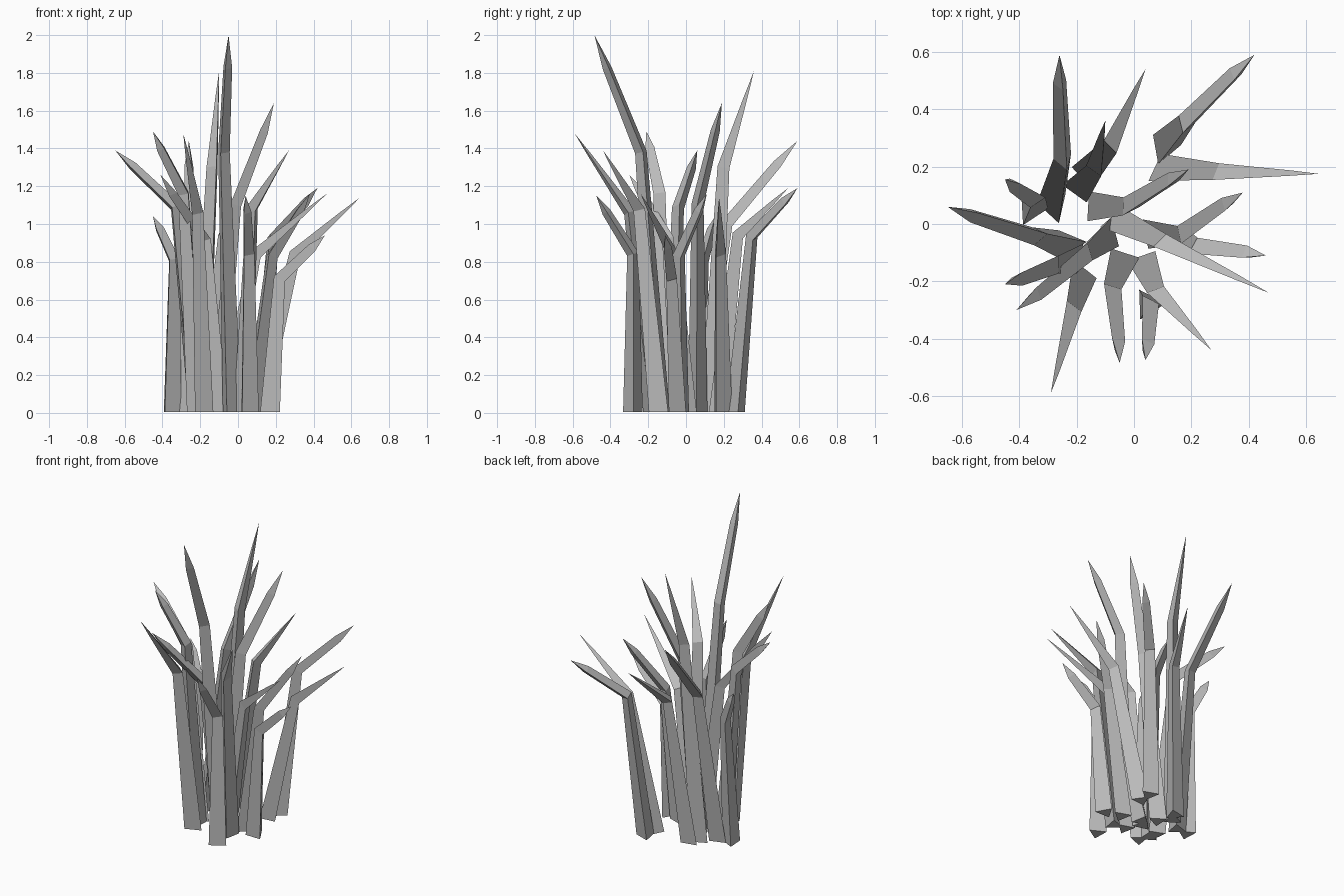
import bpy
import bmesh
import math
from mathutils import Vector

cube = bpy.data.objects.get("Cube")
if cube:
    bpy.data.objects.remove(cube)

# Single grey material
grey = bpy.data.materials.new("stem_grey")
grey.use_nodes = True
colour = (.5, .5, .5, 1)
grey.diffuse_color = colour
grey.node_tree.nodes["Principled BSDF"].inputs["Base Color"].default_value = colour

UP = Vector((0, 0, 1))


def ring(bm, centre, axis, side, radius, twist):
    """Even-sided triangular section, turned about the stem."""
    outward = side.cross(axis).normalized()
    angles = [math.radians(twist + turn) for turn in (0, 120, 240)]
    return [bm.verts.new(centre + radius * (outward * math.cos(a) + side * math.sin(a)))
            for a in angles]


def blade(name, base, knee, tip, blunt=True, twist=-25):
    """Three-sided stem that bends at the knee and runs to a point."""
    base, knee, tip = Vector((*base, .005)), Vector(knee), Vector(tip)
    lower, upper = (knee - base).normalized(), (tip - knee).normalized()
    side = UP.cross(upper).normalized()
    middle = (lower + upper).normalized()
    shoulder = knee.lerp(tip, .72)

    bm = bmesh.new()
    rings = [ring(bm, base, UP, side, .06, twist),
             ring(bm, knee, middle, side, .037, twist),
             ring(bm, shoulder, upper, side, .028 if blunt else .012, twist)]
    point = bm.verts.new(tip)
    bm.faces.new(rings[0])
    for a, b in zip(rings, rings[1:]):
        for i in range(3):
            j = (i + 1) % 3
            bm.faces.new((a[i], a[j], b[j], b[i]))
    for i in range(3):
        bm.faces.new((rings[-1][i], rings[-1][(i + 1) % 3], point))
    bmesh.ops.recalc_face_normals(bm, faces=bm.faces)
    mesh = bpy.data.meshes.new(name)
    bm.to_mesh(mesh)
    bm.free()
    mesh.materials.append(grey)
    obj = bpy.data.objects.new(name, mesh)
    bpy.context.collection.objects.link(obj)


# Back blades
blade("back_right_blade", base=(-.28, .06), knee=(-.245, .22, 1), tip=(-.26, .59, 1.44), twist=-45)
blade("back_long_blade", base=(-.16, .18), knee=(-.07, .28, .94), tip=(.04, .54, 1.19), blunt=False)
blade("back_tall_blade", base=(-.19, .13), knee=(-.13, .2, 1.3), tip=(-.1, .36, 1.81), blunt=False)
blade("back_left_blade", base=(.105, .265), knee=(.18, .35, .93), tip=(.42, .59, 1.19), twist=-35)

# Left blades
blade("left_low_blade", base=(.1, .185), knee=(.3, .175, .84), tip=(.645, .175, 1.14), blunt=False)
blade("left_tall_blade", base=(-.13, .06), knee=(-.02, .06, 1.1), tip=(.19, .19, 1.64), twist=-35)
blade("left_middle_blade", base=(.07, -.03), knee=(.175, -.035, .83), tip=(.38, .11, 1.16))
blade("left_short_blade", base=(.17, -.06), knee=(.22, -.085, .71), tip=(.46, -.11, .94))
blade("left_front_blade", base=(-.06, .0), knee=(.1, -.07, .84), tip=(.47, -.24, 1.16), blunt=False)

# Front blades
blade("front_left_blade", base=(.035, -.14), knee=(.08, -.245, 1.08), tip=(.27, -.44, 1.39), blunt=False)
blade("front_short_blade", base=(.05, -.28), knee=(.05, -.28, .84), tip=(.04, -.475, 1.15))
blade("front_tall_blade", base=(-.04, -.13), knee=(-.08, -.235, 1.38), tip=(-.05, -.485, 2))
blade("front_right_blade", base=(-.19, -.18), knee=(-.22, -.3, 1.06), tip=(-.29, -.59, 1.48), blunt=False)

# Right blades
blade("right_front_blade", base=(-.095, -.035), knee=(-.17, -.1, .92), tip=(-.41, -.3, 1.26))
blade("right_middle_blade", base=(-.21, -.12), knee=(-.28, -.14, 1.16), tip=(-.45, -.21, 1.49))
blade("right_long_blade", base=(-.225, -.07), knee=(-.335, -.04, 1.09), tip=(-.65, .06, 1.39), twist=-35)
blade("right_short_blade", base=(-.36, .05), knee=(-.345, .09, .81), tip=(-.45, .155, 1.04))
